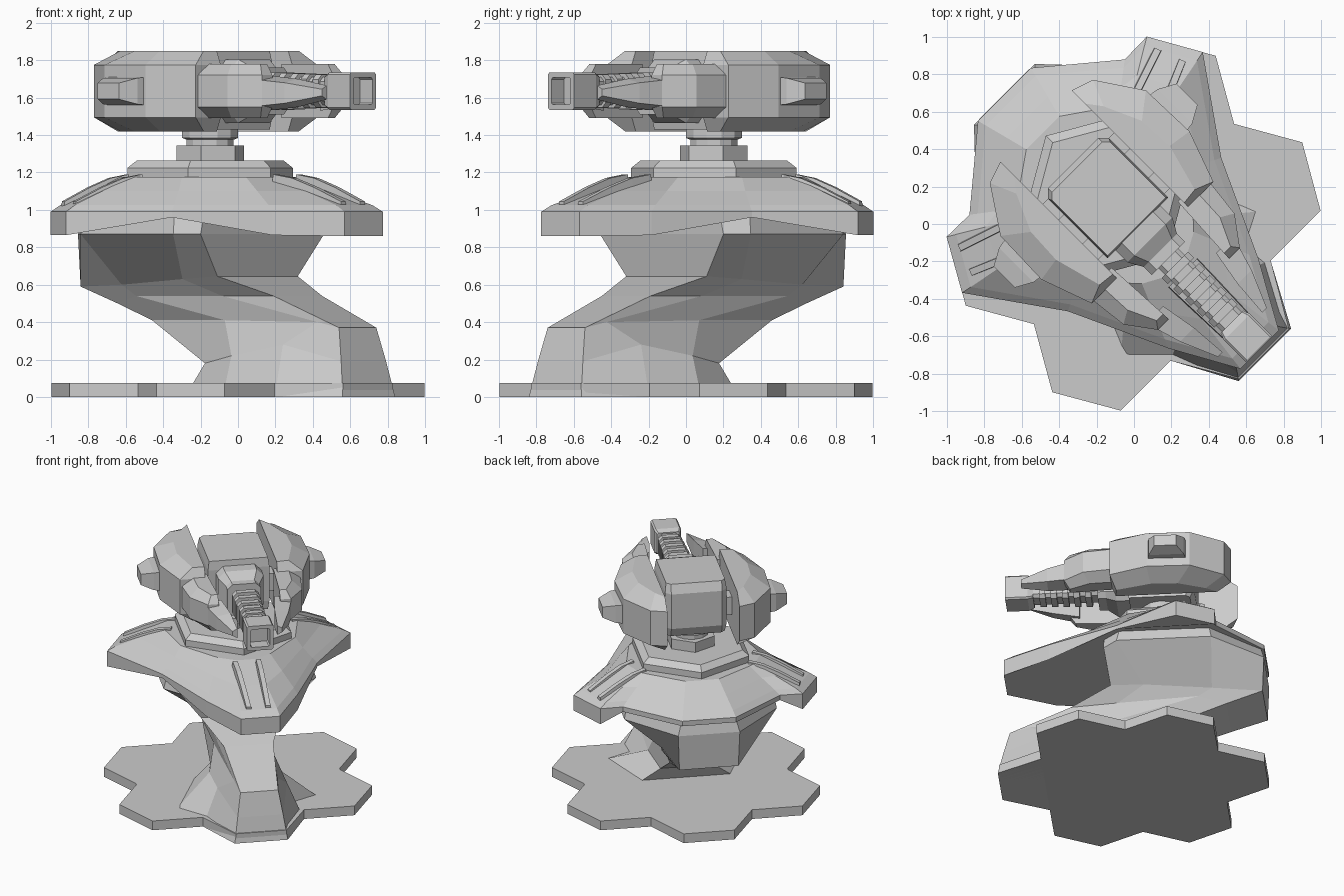
import bpy, bmesh
from math import cos, sin, pi, radians, atan2, hypot
from mathutils import Matrix, Vector

if "Cube" in bpy.data.objects:
    bpy.data.objects.remove(bpy.data.objects["Cube"])

# Everything is built facing +X (u forward, v sideways), then turned to the diagonal
TURN = Matrix.Rotation(radians(-45), 4, 'Z')
AXIS = -0.21  # turret axis along u


def loft(name, rings, mirror=False):
    """Skin a stack of equal-length rings of 3D points, optionally mirrored over v."""
    bm = bmesh.new()
    for s in ((1, -1) if mirror else (1,)):
        vs = [[bm.verts.new((p[0], p[1] * s, p[2])) for p in r] for r in rings]
        n = len(rings[0])
        for a, b in zip(vs, vs[1:]):
            for i in range(n):
                j = (i + 1) % n
                bm.faces.new((a[i], a[j], b[j], b[i]))
        bm.faces.new(vs[0][::-1])
        bm.faces.new(vs[-1])
    bmesh.ops.recalc_face_normals(bm, faces=bm.faces)
    bm.transform(TURN)
    me = bpy.data.meshes.new(name)
    bm.to_mesh(me)
    bm.free()
    ob = bpy.data.objects.new(name, me)
    bpy.context.collection.objects.link(ob)
    return ob


def sym(half):
    """Half ring (v > 0, front to back) to full ring."""
    return list(half) + [(p[0], -p[1], p[2]) for p in reversed(half)]


def ngon(n, r, z, u=AXIS):
    return [(u + r * cos(2 * pi * i / n), r * sin(2 * pi * i / n), z) for i in range(n)]


def flat(poly, z, k=1.0):
    """Polygon at height z, shrunk by k around its centre."""
    cu = sum(p[0] for p in poly) / len(poly)
    cv = sum(p[1] for p in poly) / len(poly)
    return [(cu + (p[0] - cu) * k, cv + (p[1] - cv) * k, z) for p in poly]


def slab(name, poly, cap, z0, z1, c, mirror=False):
    """Upright block, side outline poly, bevelled to the cap outline at top and bottom."""
    return loft(name, [flat(cap, z0), flat(poly, z0 + c), flat(poly, z1 - c), flat(cap, z1)],
                mirror=mirror)


def tube(name, stations, z=1.635, cut=0.3):
    """Octagonal sections (u, half size) stacked along u."""
    rings = []
    for u, h in stations:
        c = h * (1 - cut)
        rings.append([(u, y, z + w) for y, w in ((h, c), (c, h), (-c, h), (-h, c),
                                                 (-h, -c), (-c, -h), (c, -h), (h, -c))])
    return loft(name, rings)


# Six-lobed base plate
star = []
for i in range(6):
    for da, r in ((-10.9, 1.0), (10.9, 1.0), (30, 0.757)):
        a = radians(60 * i + da)
        star.append((r * cos(a), r * sin(a)))
loft("base_plate", [[(u, v, z) for u, v in star] for z in (0, 0.075)])

# S-shaped pedestal: front foot, swept-back body
loft("pedestal", [sym(h) for h in (
    [(.99, .198, 0), (.655, .378, 0), (.45, .55, .05), (0, .36, .05)],
    [(.95, .17, .19), (.60, .26, .28), (.20, .25, .22), (-.05, .20, .18)],
    [(.905, .141, .37), (.76, .16, .40), (.10, .20, .41), (-.45, .20, .41)],
    [(.452, .184, .54), (.10, .22, .54), (-.50, .27, .54), (-.70, .21, .50)],
    [(.148, .304, .645), (-.10, .32, .63), (-.60, .28, .60), (-.97, .22, .59)],
    [(.184, .467, .87), (.08, .57, .87), (-.62, .57, .87), (-.98, .23, .87)],
    [(.184, .44, .98), (.06, .54, .98), (-.60, .55, .98), (-.95, .20, .98)])])

# Three-lobed armour dome
rim = [(.95, .145, .86), (.60, .34, .865), (.08, .58, .96), (-.39, .91, .865),
       (-.66, .757, .865), (-.657, .587, .95), (-.98, .20, .95)]


def dome_ring(scale, blend, radius, z):
    out = []
    for u, v, _ in rim:
        a, r = atan2(v, u - AXIS), hypot(u - AXIS, v)
        r = r * scale * (1 - blend) + radius * blend
        out.append((AXIS + r * cos(a), r * sin(a), z))
    return sym(out)


loft("armour_dome", [sym(rim), dome_ring(1, 0, 0, .99), dome_ring(.94, 0, 0, 1.025),
                     dome_ring(.76, .25, .66, 1.10), dome_ring(.6, .8, .5, 1.175)])

# Raised curved ribs running down each lobe
for name, tip in (('front', (.95, 0)), ('left', (-.525, .835)), ('right', (-.525, -.835))):
    d = Vector((tip[0] - AXIS, tip[1]))
    length = d.length
    d.normalize()
    n = Vector((-d.y, d.x))
    for off in (-0.07, 0.07):
        rings = []
        for f, z in ((.93, 1.04), (.76, 1.115), (.62, 1.165), (.5, 1.185)):
            c = Vector((AXIS, 0)) + d * (length * f)
            o = off * (1 + .5 * (1 - f))
            rings.append([(*(c + n * (o + w)), z + dz) for w, dz in
                          ((-.025, -.06), (.025, -.06), (.018, .005), (-.018, .005))])
        loft(name + "_lobe_rib", rings)

# Hexagonal turntable and neck
loft("turntable", [ngon(6, .457, 1.10), ngon(6, .457, 1.225), ngon(6, .405, 1.265)])
loft("neck_block", [ngon(6, .186, 1.25), ngon(6, .186, 1.345)])
loft("neck_collar", [ngon(12, .13, 1.34), ngon(12, .13, 1.375), ngon(12, .155, 1.385),
                     ngon(12, .155, 1.47)])

# Turret body
body = [(.03, .23), (-.42, .23), (-.46, .19), (-.46, -.19), (-.42, -.23), (.03, -.23)]
body_cap = [(.02, .22), (-.40, .22), (-.43, .19), (-.43, -.19), (-.40, -.22), (.02, -.22)]
slab("turret_body", body, body_cap, 1.43, 1.85, .07)

# Stepped side armour
rear = [(-.74, .27), (-.70, .39), (-.46, .55), (-.14, .56), (.14, .46), (.14, .27)]
rear_cap = [(-.64, .27), (-.56, .33), (-.36, .42), (-.16, .43), (.10, .36), (.11, .27)]
slab("side_armour_rear", rear, rear_cap, 1.42, 1.85, .075, mirror=True)
mid = [(.08, .25), (.08, .45), (.34, .42), (.49, .31), (.49, .23)]
mid_cap = [(.08, .25), (.08, .36), (.30, .35), (.45, .28), (.45, .23)]
slab("side_armour_middle", mid, mid_cap, 1.49, 1.78, .06, mirror=True)
loft("side_armour_front", [[(u, i, b), (u, o, b + .02), (u, o, t - .02), (u, i, t)]
                           for u, i, o, b, t in ((.42, .20, .33, 1.53, 1.72),
                                                 (.62, .165, .27, 1.55, 1.70),
                                                 (.82, .15, .185, 1.59, 1.665))], mirror=True)

# Side knobs and links to the body
loft("side_knob", [[(-.29 + x * s, v, 1.635 + z * s) for x, z in
                    ((-.13, -.07), (.13, -.07), (.13, .07), (-.13, .07))]
                   for v, s in ((.52, 1.1), (.60, 1.0), (.69, .62))], mirror=True)
for u in (-.36, -.06):
    loft("armour_link", [[(u + x, v, 1.635 + z) for x, z in
                          ((-.06, -.07), (.06, -.07), (.06, .07), (-.06, .07))]
                         for v in (.2, .32)], mirror=True)

# Barrel: shroud, ribbed middle, hollow square muzzle
tube("barrel_shroud", [(-.02, .17), (.12, .17), (.20, .125), (.26, .125)])
tube("barrel_core", [(.2, .075), (.80, .075)])
for i in range(5):
    u = .31 + .085 * i
    tube("barrel_rib", [(u, .10 - .003 * i), (u + .045, .10 - .003 * i)])
tube("muzzle", [(.74, .085), (.78, .10), (.945, .10), (.945, .072), (.85, .072)], cut=.12)
